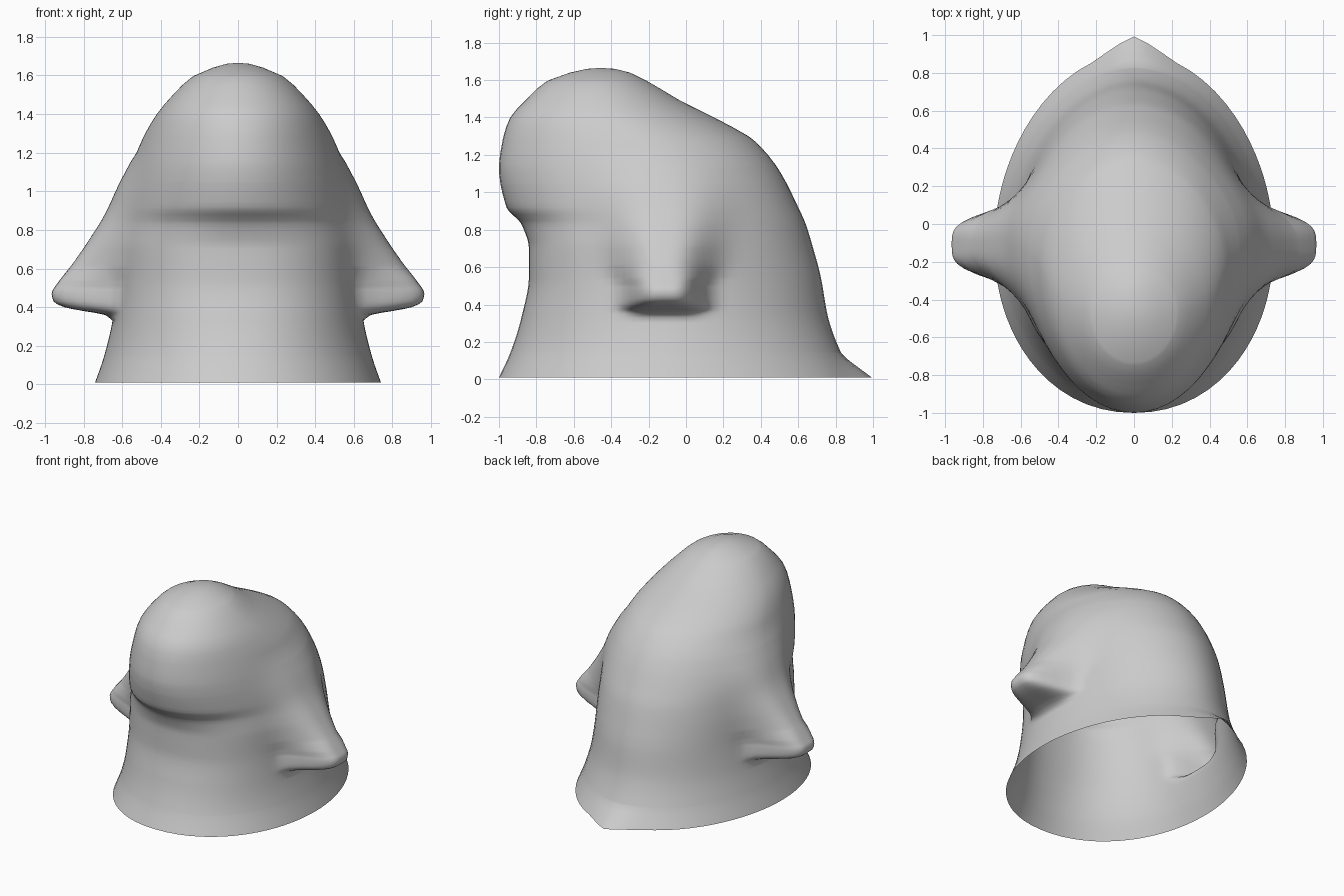
import bpy, bmesh, math

if "Cube" in bpy.data.objects:
    bpy.data.objects.remove(bpy.data.objects["Cube"])

# Body sections: z, front y, back y, half width, y of widest point, front roundness
BODY = [
    (0.01, -1.00, 0.91, 0.74, -0.10, 2.1),
    (0.14, -0.94, 0.83, 0.695, -0.10, 2.1),
    (0.33, -0.88, 0.76, 0.65, -0.10, 2.2),
    (0.55, -0.84, 0.72, 0.625, -0.10, 2.3),
    (0.70, -0.84, 0.68, 0.62, -0.10, 2.3),
    (0.83, -0.88, 0.64, 0.61, -0.10, 2.1),
    (0.92, -0.96, 0.60, 0.60, -0.10, 2.0),
    (1.13, -1.00, 0.49, 0.55, -0.15, 2.0),
    (1.28, -0.98, 0.36, 0.49, -0.25, 2.0),
    (1.40, -0.94, 0.15, 0.42, -0.37, 2.0),
    (1.49, -0.86, -0.03, 0.345, -0.43, 2.0),
    (1.59, -0.75, -0.20, 0.24, -0.46, 2.0),
    (1.64, -0.62, -0.30, 0.13, -0.46, 2.0),
    (1.66, -0.53, -0.38, 0.06, -0.46, 2.0),
]
# Arm sections: z, outer x
ARM = [(0.33, 0.65), (0.36, 0.69), (0.38, 0.80), (0.40, 0.90), (0.43, 0.955),
       (0.47, 0.965), (0.53, 0.93), (0.62, 0.86), (0.72, 0.79), (0.88, 0.69),
       (1.04, 0.615), (1.20, 0.53)]
SEGMENTS = 96


def smooth_lookup(points, z):
    """Monotone cubic interpolation through (z, value) points."""
    if z <= points[0][0]:
        return points[0][1]
    if z >= points[-1][0]:
        return points[-1][1]
    d = [(b[1] - a[1]) / (b[0] - a[0]) for a, b in zip(points, points[1:])]
    m = [d[0]] + [2 * p * q / (p + q) if p * q > 0 else 0 for p, q in zip(d, d[1:])] + [d[-1]]
    i = max(k for k in range(len(d)) if points[k][0] <= z)
    h = points[i + 1][0] - points[i][0]
    t = (z - points[i][0]) / h
    return ((2*t**3 - 3*t*t + 1) * points[i][1] + (t**3 - 2*t*t + t) * h * m[i]
            + (3*t*t - 2*t**3) * points[i + 1][1] + (t**3 - t*t) * h * m[i + 1])


def section(z):
    front, back, width, mid, power = (
        smooth_lookup([(r[0], r[k]) for r in BODY], z) for k in range(1, 6))
    reach = max(0, smooth_lookup(ARM, z) - width) if 0.33 < z < 1.2 else 0
    spread = 0.19 + 0.12 * min(1, max(0, (z - 0.5) / 0.5))
    tail = 0.09 * max(0, 1 - z / 0.13)
    ring = []
    for i in range(SEGMENTS):
        u = 2 * math.pi * i / SEGMENTS
        t = u - 0.35 * math.sin(2 * u)      # more points around the arms
        c, s = math.cos(t), math.sin(t)
        p = 2 / (power if s < 0 else 1.9)
        x = math.copysign(abs(c) ** p, c) * width if abs(c) > 1e-6 else 0
        y = mid + abs(s) ** p * ((back - mid) if s > 0 else (front - mid))
        if abs(c) > 1e-6:
            bump = math.exp(-abs((y + 0.11) / spread) ** (4 if z < 0.6 else 3))
            x += math.copysign(reach * bump, c)
        if s > 0:
            y += tail * max(0, 1 - abs(x) / 0.2)  # pointed hem at the back
        ring.append((x, y, z))
    return ring


# Open-bottomed draped body with head and arms in one skin
levels = sorted({r[0] for r in BODY} | {r[0] for r in ARM}
                | {round(0.05 * k, 2) for k in range(1, 33)}
                | {0.345, 0.37, 0.39, 0.415, 0.49, 0.51})
bm = bmesh.new()
rings = [[bm.verts.new(co) for co in section(z)] for z in levels]
for low, high in zip(rings, rings[1:]):
    for i in range(SEGMENTS):
        j = (i + 1) % SEGMENTS
        bm.faces.new((low[i], low[j], high[j], high[i]))
crown = bm.verts.new((0, -0.46, 1.665))
for i in range(SEGMENTS):
    bm.faces.new((rings[-1][i], rings[-1][(i + 1) % SEGMENTS], crown))
for face in bm.faces:
    face.smooth = True
mesh = bpy.data.meshes.new("draped_body")
bm.to_mesh(mesh)
bm.free()
body = bpy.data.objects.new("draped_body", mesh)
bpy.context.collection.objects.link(body)
